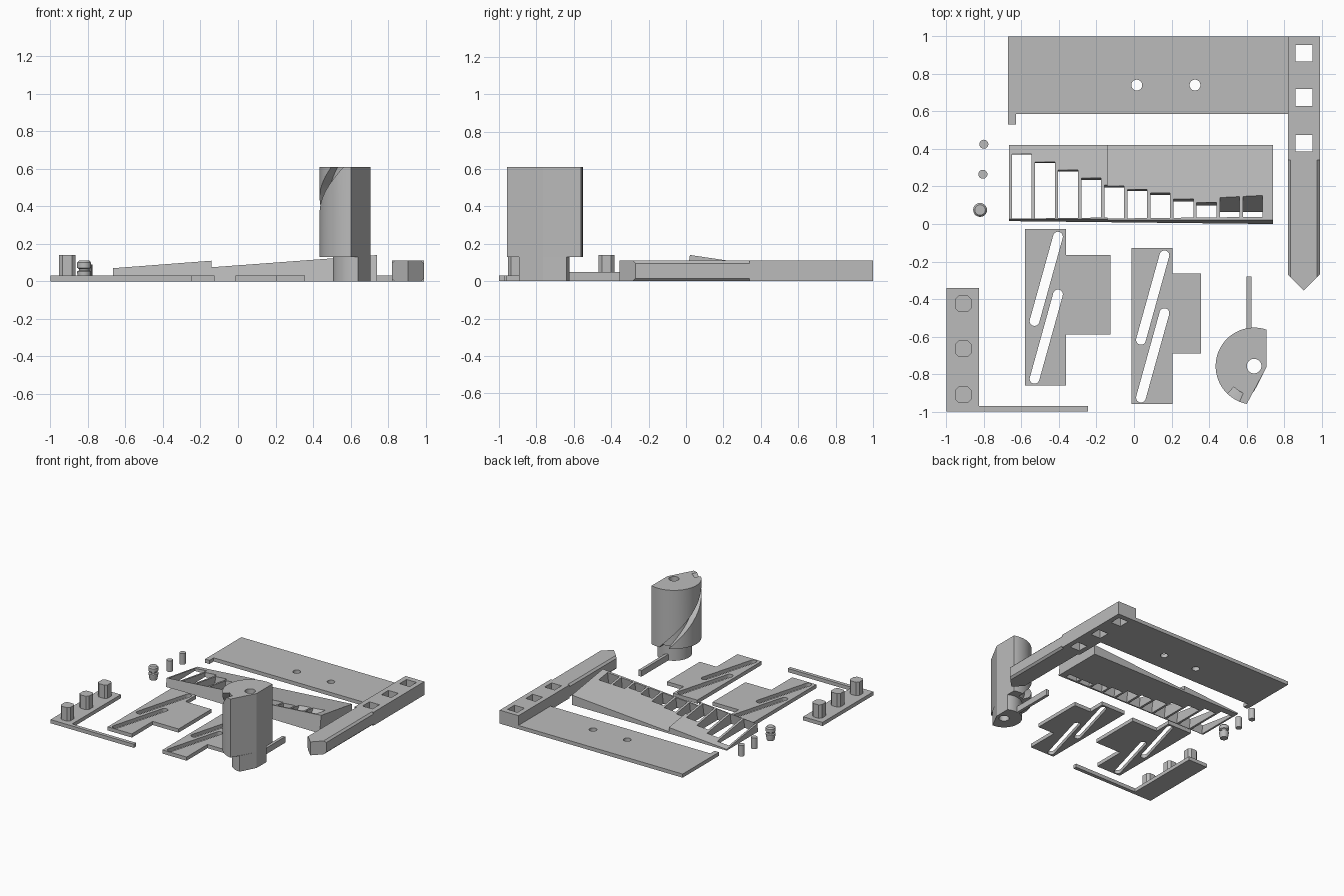
import bpy, bmesh
from math import sin, cos, radians, pi, atan2

cube = bpy.data.objects.get("Cube")
if cube:
    bpy.data.objects.remove(cube, do_unlink=True)

GREY = (0.5, 0.5, 0.5, 1)
grey = bpy.data.materials.new("plain_grey")
grey.use_nodes = True
grey.diffuse_color = GREY
grey.node_tree.nodes["Principled BSDF"].inputs["Base Color"].default_value = GREY


def loft(name, rings):
    """Skin a list of equal-length point loops and cap both ends."""
    bm = bmesh.new()
    loops = [[bm.verts.new(p) for p in ring] for ring in rings]
    n = len(loops[0])
    for a, b in zip(loops, loops[1:]):
        for i in range(n):
            j = (i + 1) % n
            bm.faces.new((a[i], a[j], b[j], b[i]))
    bm.faces.new(loops[0][::-1])
    bm.faces.new(loops[-1])
    bmesh.ops.recalc_face_normals(bm, faces=bm.faces)
    mesh = bpy.data.meshes.new(name)
    bm.to_mesh(mesh)
    bm.free()
    mesh.materials.append(grey)
    obj = bpy.data.objects.new(name, mesh)
    bpy.context.collection.objects.link(obj)
    return obj


def prism(name, outline, z0, z1):
    return loft(name, [[(x, y, z) for x, y in outline] for z in (z0, z1)])


def rect(x0, x1, y0, y1):
    return [(x0, y0), (x1, y0), (x1, y1), (x0, y1)]


def arc(cx, cy, r, a0, a1, n):
    return [(cx + r * cos(radians(a0 + (a1 - a0) * i / n)),
             cy + r * sin(radians(a0 + (a1 - a0) * i / n))) for i in range(n + 1)]


def circle(cx, cy, r, n=32):
    return arc(cx, cy, r, 0, 360, n)[:-1]


def activate(obj):
    bpy.ops.object.select_all(action='DESELECT')
    bpy.context.view_layer.objects.active = obj
    obj.select_set(True)


def boolean(obj, other, operation='DIFFERENCE'):
    mod = obj.modifiers.new("cut", 'BOOLEAN')
    mod.operation, mod.solver, mod.object = operation, 'EXACT', other
    activate(obj)
    bpy.ops.object.modifier_apply(modifier=mod.name)
    bpy.data.objects.remove(other, do_unlink=True)


def cut_through(obj, outline):
    boolean(obj, prism("cutter", outline, -0.1, 0.8))


T = 0.03  # sheet thickness

# Large back panel with a small corner tab and two holes
panel = prism("back_panel", [(-0.67, 0.53), (-0.63, 0.53), (-0.63, 0.585),
                             (0.82, 0.585), (0.82, 1), (-0.67, 1)], 0, T)
for x in (0.015, 0.325):
    cut_through(panel, circle(x, 0.74, 0.029))

# Pointed rail with square sockets and chamfered front half
L, R, H, C, E = 0.82, 0.99, 0.11, 0.015, 0.01
rail = prism("pointed_rail", [(L, 1), (L, -0.27), (0.905, -0.355), (R, -0.27), (R, 1)], 0, H)
for y in (0.91, 0.675, 0.43):
    cut_through(rail, rect(0.86, 0.95, y - 0.045, y + 0.045))
for x, sx in ((L, -1), (R, 1)):
    for z, sz in ((0, -1), (H, 1)):
        tri = [(x - sx * (C + E), z + sz * E), (x + sx * E, z - sz * (C + E)),
               (x + sx * E, z + sz * E)]
        boolean(rail, loft("cutter", [[(a, y, b) for a, b in tri] for y in (-0.5, 0.34)]))

# Tilted two-step ramp with a row of slots
LEAN, DROP = 0.15, 0.06
profile = [(-0.665, 0), (-0.14, 0), (0.74, 0), (0.74, 0.14),
           (-0.14, 0.075), (-0.14, 0.11), (-0.665, 0.07)]
front = [(x, 0.008 - 0.011 * x + LEAN * z, z) for x, z in profile]
back = [(x, 0.422, max(0, z - DROP)) for x, z in profile]
ramp = loft("slotted_ramp", [front, back])
tops = [0.38, 0.335, 0.29, 0.245, 0.205, 0.185, 0.165, 0.13, 0.11, 0.155, 0.155]
for i, top in enumerate(tops):
    x = -0.65 + 0.123 * i
    lean, ref = (0.75, 0.12) if i > 8 else (LEAN, 0.07)
    side = [(0.018 + LEAN * z, z) for z in (-0.04, 0.2)]
    side += [(top + lean * (z - ref), z) for z in (0.2, -0.04)]
    boolean(ramp, loft("cutter", [[(a, y, z) for y, z in side] for a in (x, x + 0.105)]))


# Cam plates: upright sheet, side tab and two slanted slots
def capsule(x0, y0, x1, y1, r):
    a = atan2(y1 - y0, x1 - x0) * 180 / pi
    return arc(x1, y1, r, a - 90, a + 90, 10) + arc(x0, y0, r, a + 90, a + 270, 10)


def cam_plate(name, x, y, width):
    """x, y is the top left corner."""
    m, t = x + 0.219, x + 0.219 + width
    plate = prism(name, [(x, y), (x, y - 0.833), (m, y - 0.833), (m, y - 0.563),
                         (t, y - 0.563), (t, y - 0.138), (m, y - 0.138), (m, y)], 0, T)
    for dy in (0.04, 0.348):
        cut_through(plate, capsule(x + 0.175, y - dy, x + 0.05, y - dy - 0.45, 0.026))


cam_plate("wide_cam_plate", -0.58, -0.027, 0.235)
cam_plate("narrow_cam_plate", -0.013, -0.127, 0.152)

# Angled bracket with three chamfered pegs
prism("peg_bracket", [(-1, -1), (-0.245, -1), (-0.245, -0.97), (-0.825, -0.97),
                      (-0.825, -0.34), (-1, -0.34)], 0, T)
for i, y in enumerate((-0.425, -0.665, -0.91)):
    a, b = 0.043, 0.025
    outline = [(-a, -b), (-b, -a), (b, -a), (a, -b), (a, b), (b, a), (-b, a), (-a, b)]
    prism(f"bracket_peg_{i + 1}", [(px - 0.91, py + y) for px, py in outline], T, 0.14)

# Loose pins and grooved knob
prism("back_pin", circle(-0.8, 0.425, 0.024, 20), 0, 0.09)
prism("front_pin", circle(-0.805, 0.265, 0.024, 20), 0, 0.09)
knob = [(0.029, 0), (0.037, 0.045), (0.037, 0.052), (0.028, 0.058), (0.028, 0.066),
        (0.037, 0.072), (0.037, 0.1), (0.028, 0.11)]
loft("grooved_knob", [[(x, y, z) for x, y in circle(-0.82, 0.075, r, 24)] for r, z in knob])

# Cam drum: trimmed cylinder on a smaller foot, bored through
CX, CY = 0.64, -0.757
corner = [(0.705, -0.765)]
drum = prism("cam_drum", arc(CX, CY, 0.205, 71.5, 259, 60) + corner, 0.13, 0.61)
foot = prism("drum_foot", arc(CX, CY, 0.135, 61, 270, 48) + corner, 0, 0.13)

# Spiral groove around the drum
rings = []
for i in range(49):
    a = 250 - 155 * i / 48
    z = 0.61 - (237 - a) * 0.0036
    c, s = cos(radians(a)), sin(radians(a))
    rings.append([(CX + r * c, CY + r * s, z + dz) for r, dz in
                  ((0.155, -0.04), (0.23, -0.04), (0.23, 0.04), (0.155, 0.04))])
boolean(drum, loft("cutter", rings))
for part in (drum, foot):
    cut_through(part, circle(CX, CY, 0.039))

# Lever reaching back from the foot
prism("drum_lever", rect(0.6, 0.625, -0.64, -0.28), 0, 0.05)

# Smooth curved walls, crisp edges
for obj in [o for o in bpy.context.collection.objects if o.type == 'MESH']:
    activate(obj)
    bpy.ops.object.shade_smooth_by_angle(angle=radians(25))
